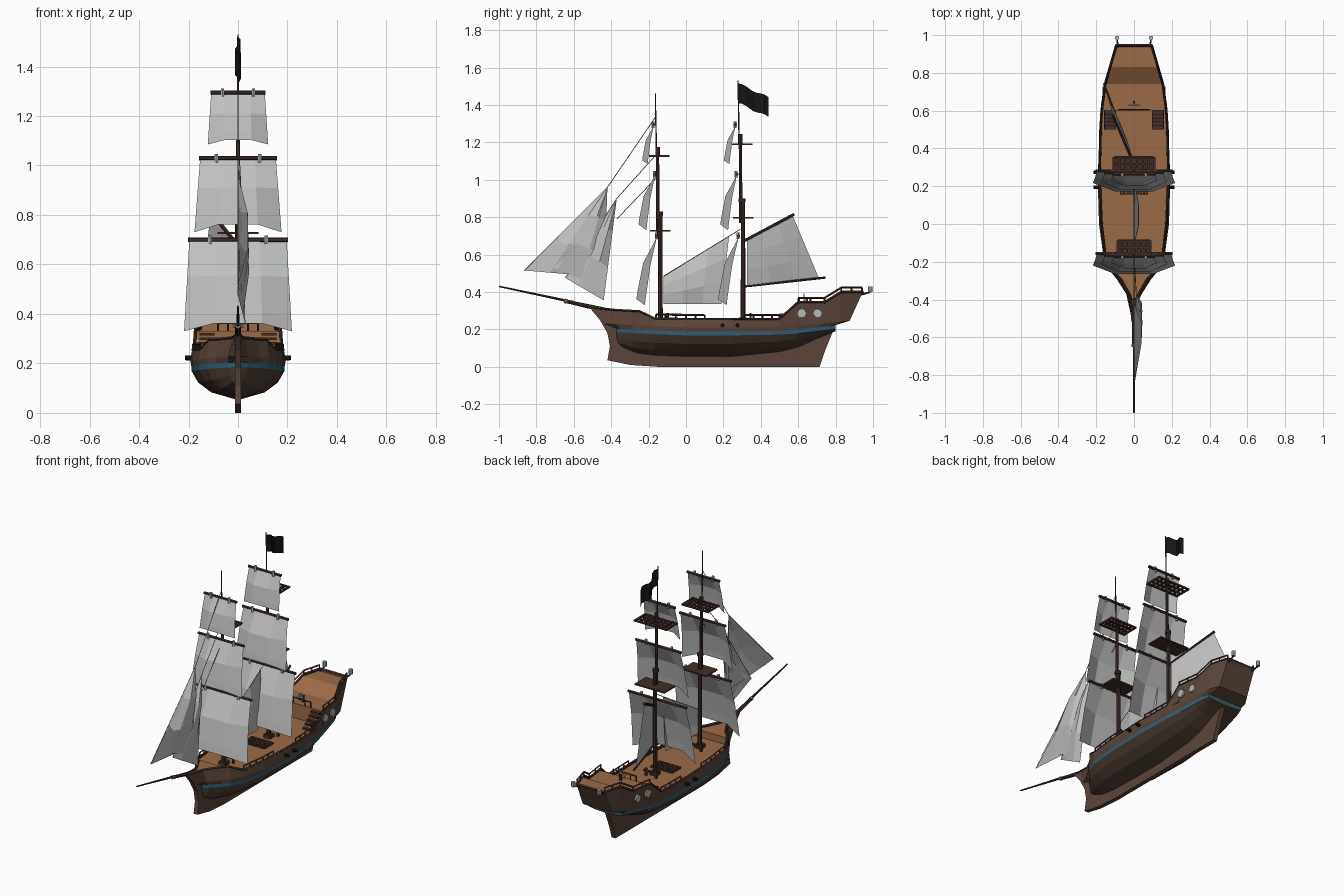
import bpy, bmesh, math
from mathutils import Vector, Matrix

if "Cube" in bpy.data.objects:
    bpy.data.objects.remove(bpy.data.objects["Cube"])


def mat(name, r, g, b):
    m = bpy.data.materials.new(name)
    m.diffuse_color = (r, g, b, 1)
    m.use_nodes = True
    m.node_tree.nodes["Principled BSDF"].inputs["Base Color"].default_value = m.diffuse_color
    return m


HULL = mat("hull brown", .105, .06, .043)
BOTTOM = mat("bottom brown", .072, .046, .033)
BLUE = mat("stripe blue", .03, .12, .19)
DECK = mat("deck wood", .33, .145, .063)
SPAR = mat("spar brown", .055, .027, .02)
SAIL = mat("sail canvas", .52, .53, .52)
BLACK = mat("black", .008, .008, .009)
GREY = mat("pale metal", .45, .5, .5)
ROPE = mat("rope tan", .3, .24, .1)


def finish(name, bm, *mats):
    me = bpy.data.meshes.new(name)
    bm.to_mesh(me)
    bm.free()
    for m in mats:
        me.materials.append(m)
    ob = bpy.data.objects.new(name, me)
    bpy.context.collection.objects.link(ob)
    return ob


def rods(name, segs, m, n=6):
    """Tapered rods: (start, end, radius, end radius)."""
    bm = bmesh.new()
    for s in segs:
        a, b, r1 = Vector(s[0]), Vector(s[1]), s[2]
        r2 = s[3] if len(s) > 3 else r1
        d = b - a
        mx = Matrix.Translation((a + b) / 2) @ d.to_track_quat('Z', 'Y').to_matrix().to_4x4()
        bmesh.ops.create_cone(bm, cap_ends=True, segments=n, radius1=r1, radius2=r2,
                              depth=d.length, matrix=mx)
    return finish(name, bm, m)


def boxes(name, items, m):
    """Boxes: (centre, full size)."""
    bm = bmesh.new()
    for c, s in items:
        bmesh.ops.create_cube(bm, size=1, matrix=Matrix.Translation(c) @ Matrix.Diagonal((*s, 1)))
    return finish(name, bm, m)


def grid(name, fn, us, vs, m):
    bm = bmesh.new()
    g = [[bm.verts.new(fn(u, v)) for u in us] for v in vs]
    for j in range(len(vs) - 1):
        for i in range(len(us) - 1):
            bm.faces.new((g[j][i], g[j][i + 1], g[j + 1][i + 1], g[j + 1][i]))
    bmesh.ops.remove_doubles(bm, verts=bm.verts, dist=1e-5)
    return finish(name, bm, m)


# hull stations: y low, y mid, y top, z bottom, z stripe, z top, w stripe, w top
ST = [(-.375, -.44, -.51, .13, .185, .318, .010, .010),
      (-.35, -.37, -.38, .105, .184, .303, .040, .024),
      (-.29, -.29, -.29, .08, .18, .298, .090, .075),
      (-.25, -.25, -.25, .07, .178, .297, .122, .115),
      (-.165, -.165, -.165, .06, .174, .256, .158, .155),
      (0, 0, 0, .055, .168, .255, .180, .175),
      (.25, .25, .25, .055, .168, .255, .187, .186),
      (.5, .5, .5, .08, .172, .255, .175, .180),
      (.6, .6, .6, .105, .178, .345, .160, .174),
      (.7, .74, .74, .15, .19, .345, .142, .156),
      (.76, .82, .83, .175, .197, .40, .130, .130),
      (.80, .875, .945, .19, .203, .40, .118, .097)]


def sheer(y):
    """Top edge half width and height at y."""
    for a, b in zip(ST, ST[1:]):
        if y <= b[2]:
            t = max(0, (y - a[2]) / (b[2] - a[2]))
            return a[7] + t * (b[7] - a[7]), a[5] + t * (b[5] - a[5])
    return ST[-1][7], ST[-1][5]


# hull shell, coloured by row
bm = bmesh.new()
loops = {}
for s in (-1, 1):
    loops[s] = []
    for yl, ym, yt, zb, zs, zt, w, wt in ST:
        h = zs - zb
        pts = [(.06 * w, yl, zb), (.58 * w, yl, zb + .25 * h), (.86 * w, yl, zb + .6 * h),
               (w, yl, zs), (w * 1.01, yl, zs + .02),
               ((w * 1.03 if yl < .75 else wt * 1.03), ym, zs + .043), (wt, yt, zt)]
        loops[s].append([bm.verts.new((s * x, y, z)) for x, y, z in pts])
    for A, B in zip(loops[s], loops[s][1:]):
        for r in range(6):
            f = bm.faces.new((A[r], B[r], B[r + 1], A[r + 1])[::s])
            f.material_index = (1, 1, 1, 2, 0, 0)[r]
for A, B in zip(loops[-1], loops[1]):
    if A is loops[-1][0] or A is loops[-1][-1]:
        for r in range(6):
            f = bm.faces.new((A[r], B[r], B[r + 1], A[r + 1]))
            f.material_index = (1, 1, 1, 2, 0, 0)[r]
for i in range(len(ST) - 1):
    bm.faces.new((loops[-1][i][0], loops[1][i][0], loops[1][i + 1][0], loops[-1][i + 1][0])).material_index = 1
bmesh.ops.recalc_face_normals(bm, faces=bm.faces)
finish("hull", bm, HULL, BOTTOM, BLUE)

# keel, stem and sternpost plate
bm = bmesh.new()
prof = [(-.52, .322), (-.46, .25), (-.42, .18), (-.407, .11), (-.42, .035), (-.3, .01), (-.15, 0),
        (.715, 0), (.745, .09), (.79, .2), (.6, .17), (.4, .1), (-.2, .1), (-.32, .16), (-.4, .3)]
f = bm.faces.new([bm.verts.new((-.013, y, z)) for y, z in prof])
ext = bmesh.ops.extrude_face_region(bm, geom=[f])
bmesh.ops.translate(bm, vec=(.026, 0, 0), verts=[v for v in ext["geom"] if isinstance(v, bmesh.types.BMVert)])
bmesh.ops.recalc_face_normals(bm, faces=bm.faces)
finish("keel", bm, HULL)

# decks, with steps up to forecastle and quarterdeck
DK = [(-.5, .305), (-.38, .29), (-.29, .287), (-.25, .285), (-.25, .24), (-.165, .24), (0, .24), (.25, .24),
      (.5, .24), (.6, .24), (.6, .332), (.74, .332), (.83, .387), (.94, .387)]
grid("deck", lambda u, v: (u * sheer(DK[v][0])[0] * .99, DK[v][0], DK[v][1]), (-1, 1), range(len(DK)), DECK)

# sheer cap and railings
cap, rail, iron = [], [], []
for s in (-1, 1):
    P = [Vector((s * (t[7] - .003), t[2], t[5])) for t in ST]
    cap += [(a, b, .007) for a, b in zip(P, P[1:])]

    def pt(y, dz):
        w, z = sheer(y)
        return Vector((s * (w - .004), y, z + dz))
    for ys in ([-.16, -.11, -.055, 0, .05, .1], [.31, .36, .41, .46, .5], [.6, .665, .74, .83, .885, .94]):
        rail += [(pt(a, .023), pt(b, .023), .0055) for a, b in zip(ys, ys[1:])]
        rail += [(pt(y, -.01), pt(y, .023), .005) for y in ys]
    # guns through the side
    for y in (.195, .275):
        iron.append(((s * .15, y, .222), (s * .215, y, .222), .012, .009))
    # stern windows
    rods("stern_windows", [((s * (x - .008), y, .285), (s * (x + .003), y, .285), .024)
                           for y, x in ((.62, .172), (.705, .163))], GREY, 8)
    # stern lanterns
    rods("lantern", [((s * .09, .985, .40), (s * .09, .985, .43), .012)], GREY, 8)
    rods("lantern_arm", [((s * .085, .935, .385), (s * .09, .985, .40), .005)], SPAR)
    # quarterdeck stairs
    boxes("stairs", [((s * .125, .59 - .02 * i, .318 - .018 * i), (.06, .022, .01)) for i in range(5)]
          + [((s * .156, .55, .27), (.006, .1, .03))], SPAR)
cap.append(((-.097, .945, .4), (.097, .945, .4), .007))
rail.append(((-.08, .605, .365), (.08, .605, .365), .005))
rail += [((.04 * i, .605, .33), (.04 * i, .605, .365), .004) for i in (-2, -1, 1, 2)]
rods("sheer_cap", cap, SPAR, 4)
rods("railings", rail, SPAR, 4)
rods("guns", iron, BLACK, 8)

# steering wheel
wheel = [(math.cos(k * math.pi / 4), math.sin(k * math.pi / 4)) for k in range(9)]
rods("steering_wheel", [((.022 * a[0], .63, .365 + .022 * a[1]), (.022 * b[0], .63, .365 + .022 * b[1]), .003)
                        for a, b in zip(wheel, wheel[1:])]
     + [((0, .63, .365), (.03 * a, .63, .365 + .03 * b), .002) for a, b in wheel[:8]], GREY, 4)
boxes("wheel_post", [((0, .645, .35), (.012, .012, .04))], SPAR)


def grating(name, y, z, hx, hy, nx, ny):
    boxes(name, [((-hx + 2 * hx * i / nx, y, z), (.01, 2 * hy + .01, .01)) for i in range(nx + 1)]
          + [((0, y - hy + 2 * hy * i / ny, z), (2 * hx, .01, .009)) for i in range(ny + 1)], SPAR)


grating("hatch", .2, .246, .07, .04, 8, 4)


# square sail: yard z, foot z, yard half width, foot half width, head y, foot y, bulge, lift of foot
def square_sail(name, zt, zb, wt, wb, yt, yb, bulge, lift):
    def fn(u, v):
        c = 1 - abs(u) ** 1.5
        return (u * (wt * .97 + (wb - wt * .97) * v),
                yt + (yb - yt) * v ** .7 - bulge * c * min(1, v * 2.2),
                zt - (zt - zb) * v + lift * c * v * v)
    grid(name + "_sail", fn, (-1, -.45, .45, 1), (0, .4, .85, 1), SAIL)
    rods(name + "_yard", [((-wt, yt, zt + .005), (wt, yt, zt + .005), .009)], SPAR)
    rods(name + "_blocks", [((s * wt * .56, yt - .004, zt - .012), (s * wt * .56, yt - .004, zt + .022), .008)
                            for s in (-1, 1)], GREY)


for nm, dy in (("fore", 0), ("main", .437)):
    square_sail(nm + "_course", .695, .33, .203, .218, -.155 + dy, -.22 + dy, .065, .045)
    square_sail(nm + "_topsail", 1.025, .73, .158, .176, -.165 + dy, -.212 + dy, .06, .045)
    square_sail(nm + "_topgallant", 1.29, 1.085, .112, .122, -.172 + dy, -.205 + dy, .042, .025)

# masts and tops: lower y, lower top z, topmast top z, pole top z, platform heights, half sizes
for nm, y, z1, z2, z3, p1, p2, hx in (("fore", -.137, .83, 1.175, 1.46, .727, 1.127, .088),
                                      ("main", .305, .90, 1.245, 1.53, .797, 1.19, .108)):
    rods(nm + "_mast", [((0, y, .22), (0, y, z1), .013, .011), ((0, y - .012, z1 - .13), (0, y - .015, z2), .01, .008),
                        ((0, y - .02, z2 - .08), (0, y - .027, z3), .004, .003),
                        ((0, y - .005, z1 - .02), (0, y - .005, z1), .018),
                        ((0, y - .014, z2 - .05), (0, y - .014, z2), .012)], SPAR, 8)
    boxes(nm + "_lower_top", [((0, y, p1), (hx * 1.9, .11, .009))], SPAR)
    grating(nm + "_upper_top", y - .005, p2, hx, .05, 7, 3)
    boxes(nm + "_bitts", [((s * .035, y + .04, .262), (.012, .012, .05)) for s in (-1, 1)]
          + [((0, y + .04, .27), (.1, .012, .01)), ((0, y, .25), (.045, .045, .025))], SPAR)


def patch(name, a, b, c, d, bulge):
    a, b, c, d = map(Vector, (a, b, c, d))

    def fn(u, v):
        p = (a * (1 - u) + b * u) * (1 - v) + (d * (1 - u) + c * u) * v
        return p + Vector((bulge * 4 * u * (1 - u) * math.sin(math.pi * v), 0, 0))
    k = (0, .33, .67, 1)
    grid(name, fn, k, k, SAIL)


# headsails, staysail and spanker
H1, H2 = (0, -.42, .96), (.012, -.37, .90)
patch("outer_jib", (0, -.865, .515), (.01, -.45, .48), H1, H1, .05)
patch("middle_jib", (.006, -.81, .57), (.02, -.44, .42), H1, H1, .045)
patch("inner_jib", (.0, -.645, .475), (.03, -.44, .355), H2, H2, .035)
patch("staysail", (0, -.12, .335), (.01, .19, .335), (0, .23, .70), (0, -.12, .485), .03)
patch("spanker", (0, .325, .432), (-.15, .71, .475), (-.11, .57, .81), (0, .325, .68), .015)
rods("spanker_spars", [((0, .315, .43), (-.16, .745, .477), .006), ((0, .315, .675), (-.112, .577, .815), .008)], SPAR)

# bowsprit with band, and stays
rods("bowsprit", [((0, -.44, .305), (0, -.65, .352), .013, .009), ((0, -.6, .345), (0, -1, .43), .007, .004)], SPAR, 8)
rods("bowsprit_band", [((0, -.635, .349), (0, -.65, .353), .012)], ROPE, 8)
rods("stays", [((0, -.16, 1.34), H1, .002), (H1, (0, -.865, .515), .002), ((0, -.155, 1.14), H2, .002),
               ((0, -.15, 1.02), (.012, -.37, .79), .002), (H2, (0, -.645, .475), .002),
               ((0, -.12, .485), (0, .29, .735), .002)], ROPE, 4)

# flag
grid("flag", lambda u, v: (.012 * math.sin(u * 9), .28 + .16 * u, 1.515 - .075 * u - .105 * v + .006 * math.sin(u * 9)),
     [i / 8 for i in range(9)], (0, .5, 1), BLACK)
